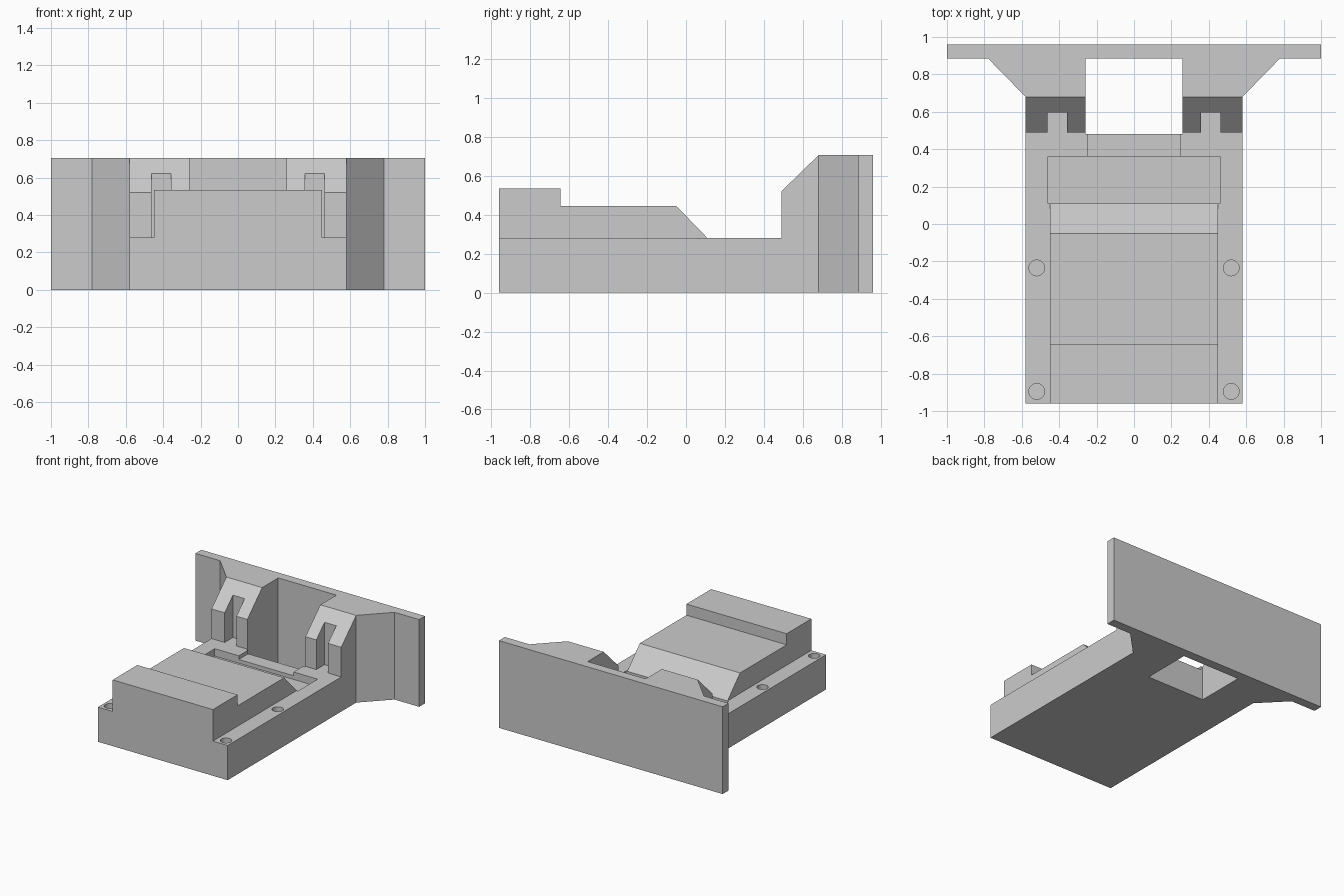
import bpy, bmesh
from mathutils import Vector

if "Cube" in bpy.data.objects:
    bpy.data.objects.remove(bpy.data.objects["Cube"], do_unlink=True)

grey = bpy.data.materials.new("plain grey")
grey.use_nodes = True
grey.diffuse_color = (0.6, 0.6, 0.6, 1)
grey.node_tree.nodes["Principled BSDF"].inputs["Base Color"].default_value = (0.6, 0.6, 0.6, 1)


def make_object(name, bm):
    bmesh.ops.recalc_face_normals(bm, faces=bm.faces)
    mesh = bpy.data.meshes.new(name)
    bm.to_mesh(mesh)
    bm.free()
    mesh.materials.append(grey)
    obj = bpy.data.objects.new(name, mesh)
    bpy.context.collection.objects.link(obj)
    return obj


def prism(name, points, push):
    """Closed 3D outline swept along a vector."""
    bm = bmesh.new()
    face = bm.faces.new([bm.verts.new(p) for p in points])
    swept = bmesh.ops.extrude_face_region(bm, geom=[face])["geom"]
    verts = [v for v in swept if isinstance(v, bmesh.types.BMVert)]
    bmesh.ops.translate(bm, verts=verts, vec=Vector(push))
    return make_object(name, bm)


def box(name, x, y, z):
    outline = [(x[0], y[0], z[0]), (x[1], y[0], z[0]), (x[1], y[1], z[0]), (x[0], y[1], z[0])]
    return prism(name, outline, (0, 0, z[1] - z[0]))


def cylinder(name, x, y, low, high, radius):
    bm = bmesh.new()
    bmesh.ops.create_cone(bm, cap_ends=True, segments=32, radius1=radius,
                          radius2=radius, depth=high - low)
    bmesh.ops.translate(bm, verts=bm.verts, vec=(x, y, (low + high) / 2))
    return make_object(name, bm)


# Plan outline: base, flared gussets and wide rear plate
DECK, TOP, FRONT, COLUMN = 0.28, 0.705, -0.96, 0.49
half = [(0.58, FRONT), (0.58, 0.68), (0.78, 0.885), (1, 0.885), (1, 0.96)]
plan = half + [(-x, y) for x, y in reversed(half)]
body = prism("mounting_cradle", [(x, y, 0) for x, y in plan], (0, 0, TOP))

# Side profile removed across the whole width
profile = [(-1.2, 0.535), (-0.645, 0.535), (-0.645, 0.445), (-0.05, 0.445), (0.11, DECK),
           (COLUMN, DECK), (COLUMN, 0.52), (0.68, TOP), (0.783, 0.805), (-1.2, 0.805)]
cutters = [prism("profile_cutter", [(-1.2, y, z) for y, z in profile], (2.4, 0, 0))]

# Window behind the deck, shallow pocket and its rear notch
cutters.append(box("window_cutter", (-0.26, 0.26), (0.48, 0.885), (-0.2, 1)))
cutters.append(box("pocket_cutter", (-0.46, 0.46), (0.11, 0.36), (0.22, 0.4)))
cutters.append(box("notch_cutter", (-0.245, 0.245), (0.3, 0.6), (0.25, 0.4)))

# Shoulders, column slots and screw holes on both sides
for side in (-1, 1):
    cutters.append(box("shoulder_cutter", sorted((0.448 * side, 0.8 * side)), (-1.2, 0.2), (DECK, 1)))
    cutters.append(box("slot_cutter", sorted((0.357 * side, 0.462 * side)), (0.4, 0.595), (DECK, 1)))
    for y in (-0.895, -0.235):
        cutters.append(cylinder("hole_cutter", 0.52 * side, y, 0.13, 0.4, 0.042))

for cutter in cutters:
    cutter.hide_render = True
    mod = body.modifiers.new(cutter.name, "BOOLEAN")
    mod.operation = "DIFFERENCE"
    mod.solver = "EXACT"
    mod.object = cutter

# Bake the cuts and discard the cutters
bpy.context.view_layer.update()
depsgraph = bpy.context.evaluated_depsgraph_get()
baked = bpy.data.meshes.new_from_object(body.evaluated_get(depsgraph))
body.modifiers.clear()
body.data = baked
baked.materials.clear()
baked.materials.append(grey)
for polygon in baked.polygons:
    polygon.material_index = 0
for cutter in cutters:
    bpy.data.objects.remove(cutter, do_unlink=True)

# Smooth only the screw hole walls
bpy.ops.object.select_all(action="DESELECT")
body.select_set(True)
bpy.context.view_layer.objects.active = body
bpy.ops.object.shade_smooth_by_angle(angle=0.5)
